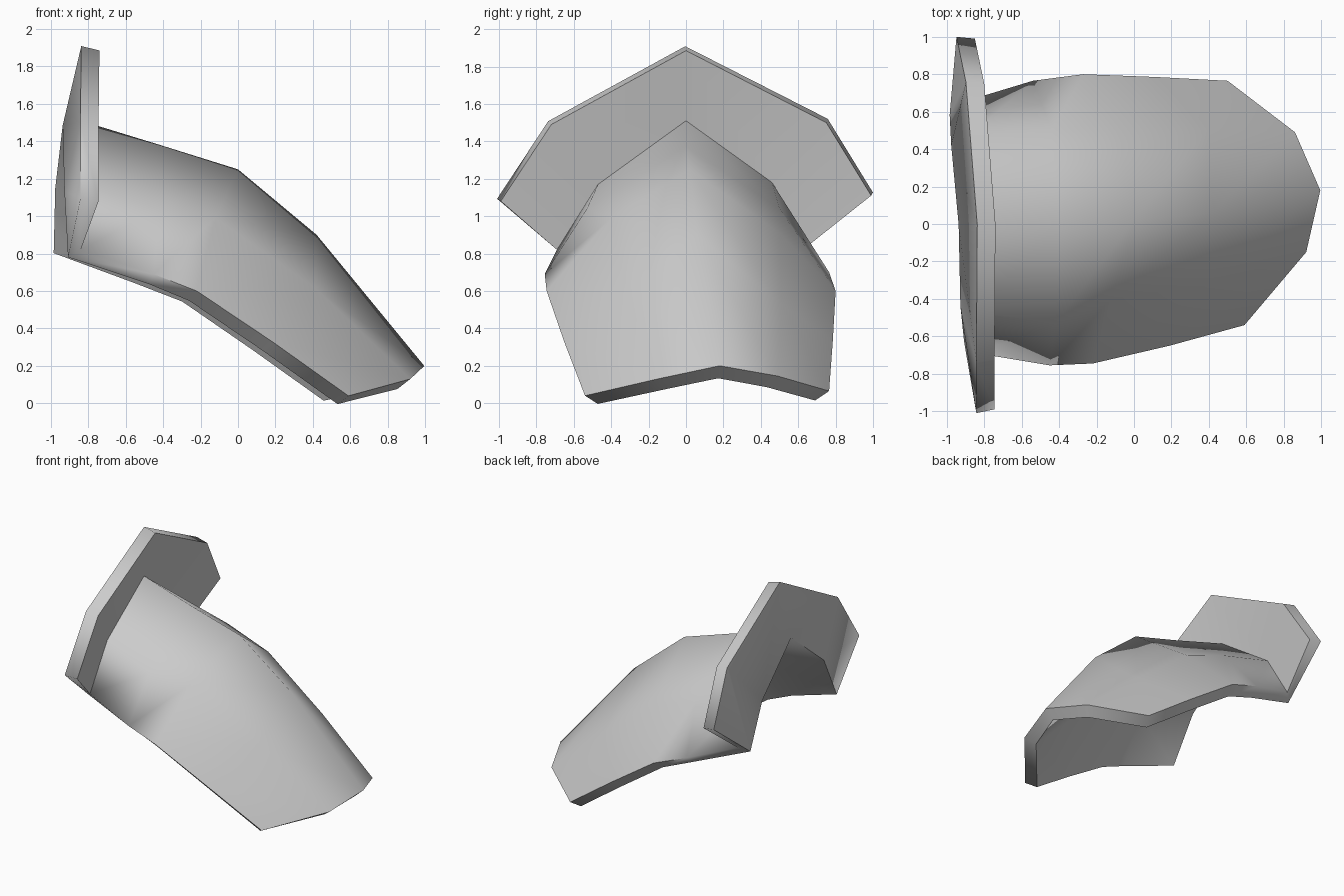
import bpy
import bmesh
from math import radians

cube = bpy.data.objects.get("Cube")
if cube:
    bpy.data.objects.remove(cube, do_unlink=True)

# Plain light grey metal
grey = bpy.data.materials.new("light grey")
grey.use_nodes = True
grey.diffuse_color = (0.6, 0.6, 0.6, 1)
grey.node_tree.nodes["Principled BSDF"].inputs["Base Color"].default_value = (0.6, 0.6, 0.6, 1)

# Cross-sections from the collar rim to the outer end, each running front to back
rim = [(-.745, -.99, 1.08), (-.745, -.72, 1.49), (-.74, 0, 1.885), (-.80, .75, 1.50), (-.85, .99, 1.11)]
neck = [(-.84, -.69, .82), (-.84, -.47, 1.17), (-.84, 0, 1.51), (-.89, .46, 1.18), (-.92, .65, .84)]
shoulder = [(-.45, -.755, .69), (-.42, -.53, 1.04), (-.40, 0, 1.375), (-.44, .50, 1.04), (-.54, .765, .70)]
crown = [(-.22, -.745, .60), (-.12, -.40, .99), (0, .02, 1.25), (-.08, .50, .91), (-.27, .80, .60)]
flank = [(.19, -.65, .325), (.42, -.32, .61), (.42, .06, .90), (.40, .51, .53), (.12, .785, .335)]
tip = [(.59, -.54, .04), (.92, -.15, .13), (.995, .18, .20), (.86, .49, .145), (.50, .765, .065)]

# Loft the sections into one sheet
bm = bmesh.new()
rows = [[bm.verts.new(p) for p in row] for row in (rim, neck, shoulder, crown, flank, tip)]
for upper, lower in zip(rows, rows[1:]):
    for i in range(len(upper) - 1):
        bm.faces.new((upper[i], lower[i], lower[i + 1], upper[i + 1]))
mesh = bpy.data.meshes.new("shoulder_plate")
bm.to_mesh(mesh)
bm.free()
mesh.materials.append(grey)
plate = bpy.data.objects.new("shoulder_plate", mesh)
bpy.context.collection.objects.link(plate)

# Thicken the sheet inwards
solid = plate.modifiers.new("thickness", 'SOLIDIFY')
solid.thickness = 0.1
solid.offset = -1

# Smooth broad surfaces, crisp rims
bpy.ops.object.select_all(action='DESELECT')
bpy.context.view_layer.objects.active = plate
plate.select_set(True)
bpy.ops.object.modifier_apply(modifier="thickness")
bpy.ops.object.shade_smooth_by_angle(angle=radians(85))
